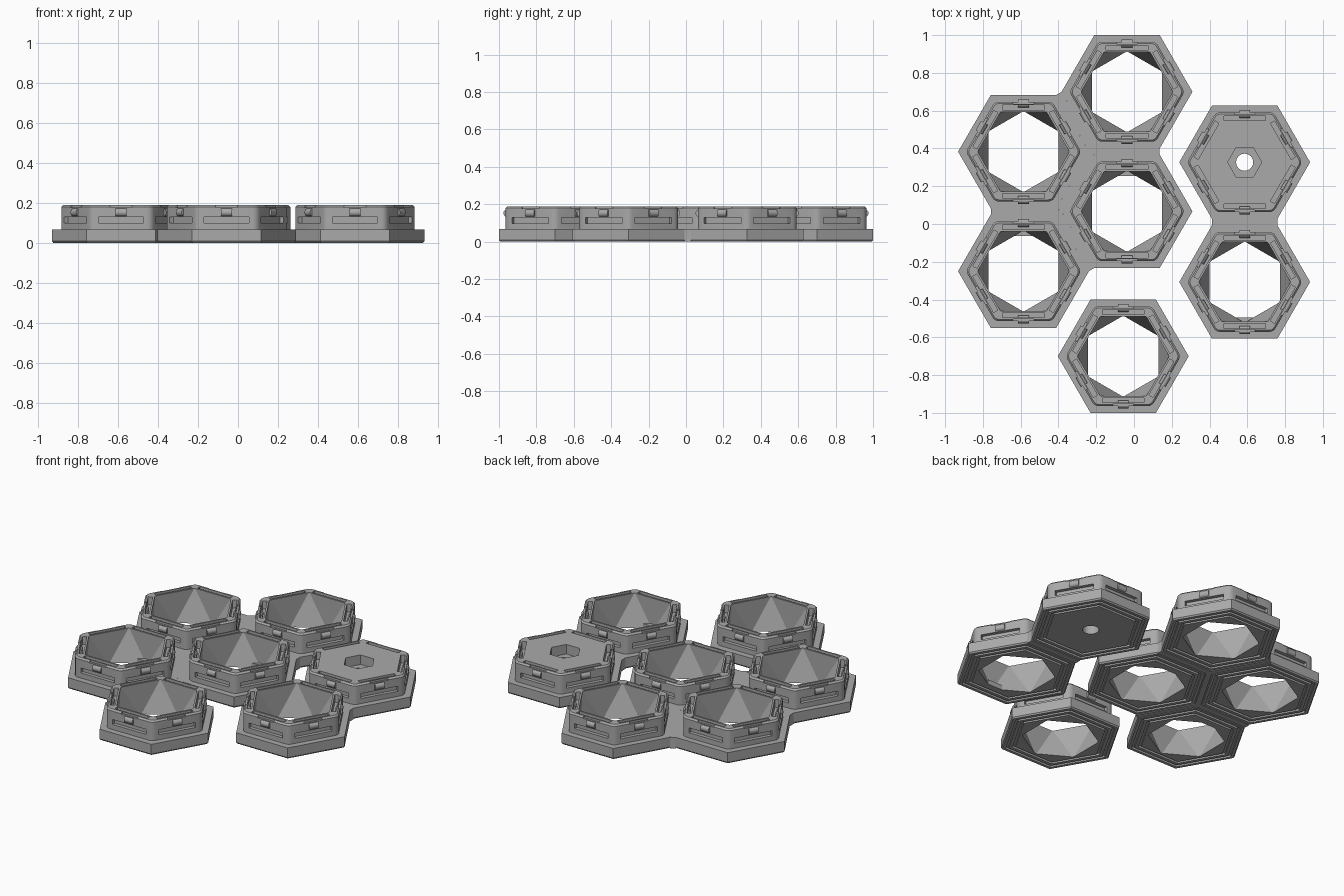
import bpy, bmesh
from math import cos, sin, pi, radians, sqrt
from mathutils import Vector, Matrix

cube = bpy.data.objects.get("Cube")
if cube:
    bpy.data.objects.remove(cube, do_unlink=True)

gray = bpy.data.materials.new("plain gray")
gray.use_nodes = True
gray.diffuse_color = (0.4, 0.4, 0.4, 1)
gray.node_tree.nodes["Principled BSDF"].inputs["Base Color"].default_value = (0.4, 0.4, 0.4, 1)

APO = 0.30            # half the width across the flats of a base
SIDE = APO * 2 / sqrt(3)
DECK, TOP = 0.067, 0.188


def finish(name, bm, helper=False):
    bmesh.ops.recalc_face_normals(bm, faces=bm.faces)
    me = bpy.data.meshes.new(name)
    bm.to_mesh(me)
    bm.free()
    me.materials.append(gray)
    ob = bpy.data.objects.new(name, me)
    bpy.context.scene.collection.objects.link(ob)
    ob.hide_render = helper
    return ob


def loft(bm, profile, sides=6, turn=0.0):
    """Stack regular polygons given as (apothem, z) and close both ends."""
    rings = []
    for a, z in profile:
        r = a / cos(pi / sides)
        rings.append([bm.verts.new((r * cos(turn + 2 * pi * i / sides),
                                    r * sin(turn + 2 * pi * i / sides), z)) for i in range(sides)])
    for lo, hi in zip(rings, rings[1:]):
        for i in range(sides):
            j = (i + 1) % sides
            bm.faces.new((lo[i], lo[j], hi[j], hi[i]))
    bm.faces.new(rings[0][::-1])
    bm.faces.new(rings[-1])


def prism(bm, points, z0, z1):
    lo = [bm.verts.new((p[0], p[1], z0)) for p in points]
    hi = [bm.verts.new((p[0], p[1], z1)) for p in points]
    bm.faces.new(lo[::-1])
    bm.faces.new(hi)
    for i in range(len(lo)):
        j = (i + 1) % len(lo)
        bm.faces.new((lo[i], lo[j], hi[j], hi[i]))


def side_box(bm, half, near, far, z0, z1):
    """The same box against each of the six flats."""
    for k in range(6):
        rot = Matrix.Rotation(radians(60 * k), 2)
        prism(bm, [rot @ Vector(p) for p in
                   ((-half, near), (half, near), (half, far), (-half, far))], z0, z1)


def cut(ob, *cutters):
    for c in cutters:
        mod = ob.modifiers.new("cut", "BOOLEAN")
        mod.operation, mod.solver, mod.object = "DIFFERENCE", "EXACT", c
    bpy.context.view_layer.update()
    dep = bpy.context.evaluated_depsgraph_get()
    me = bpy.data.meshes.new_from_object(ob.evaluated_get(dep))
    ob.modifiers.clear()
    ob.data = me
    return ob


# Cutters: twisted hexagonal opening, slots, nut pocket and bolt hole
bm = bmesh.new()
for r, z, turn in ((0.211, -0.01, 30), (0.243, TOP + 0.004, 0)):
    for k in range(6):
        a = radians(turn + 60 * k)
        bm.verts.new((r * cos(a), r * sin(a), z))
bmesh.ops.convex_hull(bm, input=bm.verts)
opening = finish("opening_cutter", bm, True)

bm = bmesh.new()
side_box(bm, 0.11, 0.221, 0.246, 0.14, 0.25)       # top slots
side_box(bm, 0.113, 0.243, 0.3, 0.098, 0.128)      # side slots
side_box(bm, 0.055, 0.252, 0.3, 0.176, 0.25)       # rim notches
slots = finish("slot_cutter", bm, True)

bm = bmesh.new()
loft(bm, [(0.078, 0.13), (0.078, 0.25)])
pocket = finish("pocket_cutter", bm, True)
bm = bmesh.new()
loft(bm, [(0.045, -0.1), (0.045, 0.25)], sides=32)
bolt_hole = finish("bolt_hole_cutter", bm, True)


def make_base(*cutters):
    """Hexagonal foot with two concentric grooves underneath."""
    bm = bmesh.new()
    profile = []
    for edge in (0.228, 0.262):
        profile += [(edge, 0), (edge, 0.012), (edge + 0.015, 0.012), (edge + 0.015, 0)]
    loft(bm, profile + [(APO - 0.006, 0), (APO, 0.008), (APO, DECK)])
    return cut(finish("cell_base", bm), *cutters)


def make_ring(*cutters):
    """Raised collar with rounded corners and a chamfered rim."""
    bm = bmesh.new()
    loft(bm, [(0.264, DECK), (0.264, TOP)])
    upright = [e for e in bm.edges if abs(e.verts[0].co.z - e.verts[1].co.z) > 0.01]
    bmesh.ops.bevel(bm, geom=upright, offset=0.02, segments=3, profile=0.5, affect="EDGES")
    rim = [e for e in bm.edges if all(v.co.z > TOP - 0.001 for v in e.verts)]
    bmesh.ops.bevel(bm, geom=rim, offset=0.009, segments=1, affect="EDGES")
    return cut(finish("cell_ring", bm), slots, *cutters)


def make_clips():
    """Rounded snap bump on each flat."""
    bm = bmesh.new()
    for k in range(6):
        m = (Matrix.Rotation(radians(60 * k), 4, "Z") @ Matrix.Translation((0, 0.255, 0.152))
             @ Matrix.Rotation(pi / 2, 4, "Y"))
        bmesh.ops.create_cone(bm, cap_ends=True, segments=20, radius1=0.021, radius2=0.021,
                              depth=0.056, matrix=m)
    return finish("cell_clips", bm)


open_cell = [make_base(opening), make_ring(opening), make_clips()]
solid_cell = [make_base(bolt_hole), make_ring(bolt_hole, pocket), open_cell[2]]

# Cells: name, position, solid or open, side of the small sill (0 for none)
cells = [("back", (-0.037, 0.70), 0, 0), ("middle", (-0.037, 0.067), 0, 1),
         ("back_right", (-0.585, 0.383), 0, 0), ("front_right", (-0.585, -0.25), 0, 1),
         ("front", (-0.057, -0.70), 0, 0), ("back_left", (0.586, 0.327), 1, 0),
         ("front_left", (0.586, -0.307), 0, -1)]
for name, (x, y), solid, sill in cells:
    for part, label in zip(solid_cell if solid else open_cell, ("base", "ring", "clips")):
        ob = bpy.data.objects.new(f"{name}_{label}", part.data)
        ob.location = (x, y, 0)
        bpy.context.scene.collection.objects.link(ob)
    if sill:
        bm = bmesh.new()
        prism(bm, [(x - 0.05, y + 0.187 * sill), (x + 0.05, y + 0.187 * sill),
                   (x, y + 0.218 * sill)], 0, 0.03)
        finish(f"{name}_sill", bm)
for ob in set(open_cell + solid_cell):
    bpy.data.objects.remove(ob)

# Bridges between neighbouring bases, and webs where three bases meet
bm = bmesh.new()
spots = [Vector(c[1]) for c in cells]


def near(a, b):
    return (a - b).length < 0.65


for i, a in enumerate(spots):
    for j in range(i + 1, len(spots)):
        b = spots[j]
        if not near(a, b):
            continue
        u = (b - a).normalized()
        t = Vector((-u.y, u.x)) * SIDE / 2
        p, q = a + u * APO, b - u * APO
        prism(bm, [p - t, q - t, q + t, p + t], 0, DECK)
        for c in spots[j + 1:]:
            if near(a, c) and near(b, c):
                mid = (a + b + c) / 3
                prism(bm, [s + (mid - s).normalized() * SIDE for s in (a, b, c)], 0, DECK)
finish("bridges", bm)

# Smooth the rounded corners and bumps, keep the other edges sharp
bpy.ops.object.select_all(action="DESELECT")
for ob in bpy.context.scene.objects:
    if ob.type == "MESH" and ob.name.endswith(("_ring", "_clips")):
        ob.select_set(True)
        bpy.context.view_layer.objects.active = ob
bpy.ops.object.shade_smooth_by_angle(angle=radians(25))

# Cutters have done their work
for ob in (opening, slots, pocket, bolt_hole):
    bpy.data.objects.remove(ob)
